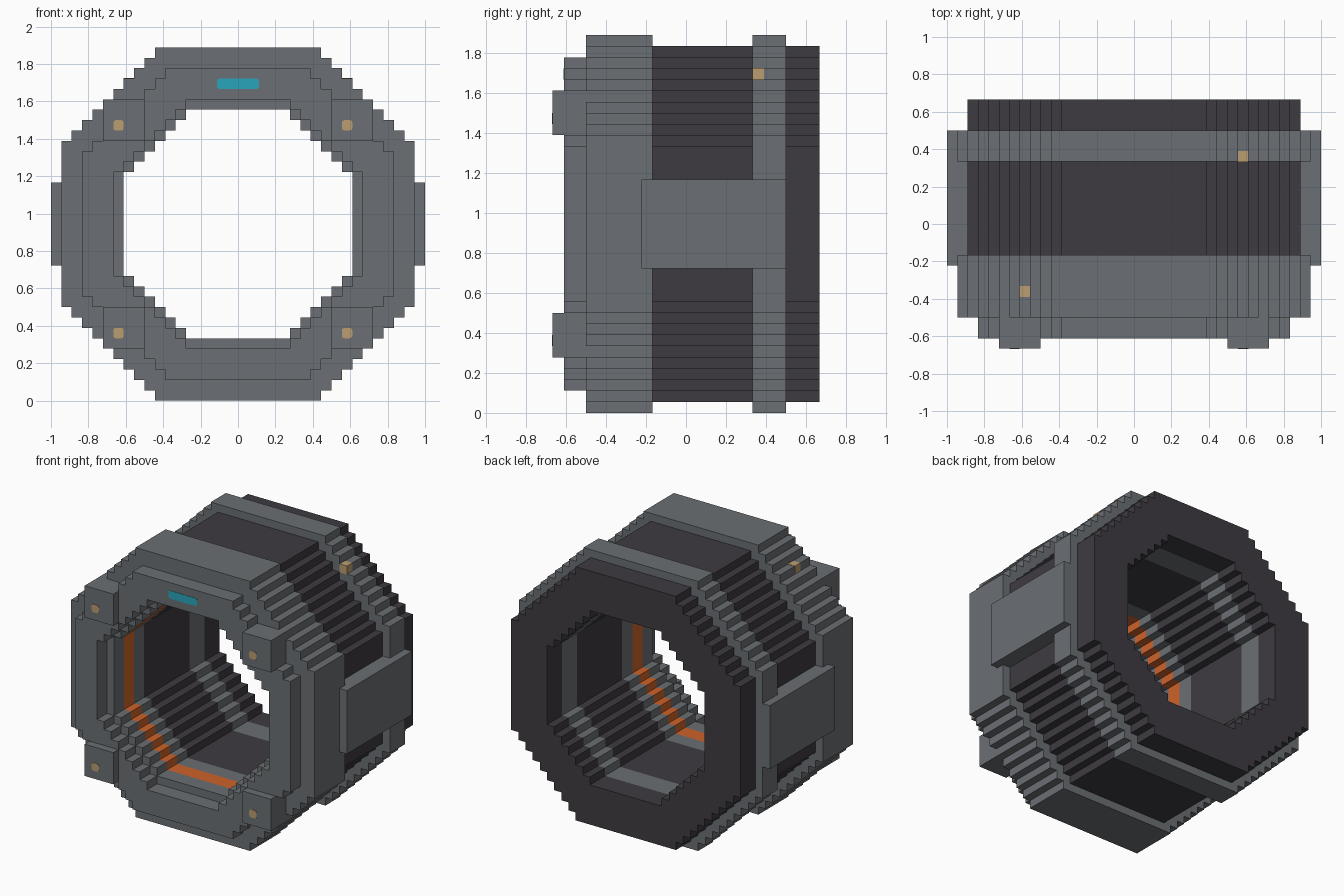
import bpy, bmesh, math
from mathutils import Vector

cube = bpy.data.objects.get("Cube")
if cube:
    bpy.data.objects.remove(cube, do_unlink=True)

U = 1 / 18          # one grid step
MID = 17            # height of the ring axis in grid steps


def material(name, rgb):
    lin = [((c / 255 + 0.055) / 1.055) ** 2.4 for c in rgb] + [1]
    m = bpy.data.materials.new(name)
    m.use_nodes = True
    m.diffuse_color = lin
    m.node_tree.nodes["Principled BSDF"].inputs["Base Color"].default_value = lin
    return m


GREY = material("steel grey", (107, 111, 115))
DARK = material("dark hull", (62, 59, 65))
ORANGE = material("orange glow", (205, 98, 42))
GOLD = material("brass", (188, 158, 114))
CYAN = material("cyan light", (42, 165, 188))


def finish(name, bm, mats):
    bmesh.ops.recalc_face_normals(bm, faces=bm.faces)
    me = bpy.data.meshes.new(name)
    bm.to_mesh(me)
    bm.free()
    for m in mats:
        me.materials.append(m)
    ob = bpy.data.objects.new(name, me)
    bpy.context.collection.objects.link(ob)
    return ob


def stair_octagon(r):
    """Stepped octagon outline with the given apothem, in grid steps."""
    s = math.floor(r * math.sqrt(2)) + 1
    quarter = []
    for a in range(s - r, r + 1):
        quarter.append((a, s - a))
        if a < r:
            quarter.append((a, s - a - 1))
    loop = []
    for _ in range(4):
        loop += quarter
        quarter = [(z, -x) for x, z in quarter]
    return loop


def ring(name, stations, outer, inner, mats, bands=None):
    """Hollow stepped ring along y; bands maps a station index to the bore's material."""
    bm = bmesh.new()
    rims = {stations[0]: [], stations[-1]: []}
    for r in (outer, inner):
        outline = stair_octagon(r)
        n = len(outline)
        rows = [[bm.verts.new((x * U, y * U, (z + MID) * U)) for x, z in outline]
                for y in stations]
        for k in range(len(stations) - 1):
            for i in range(n):
                j = (i + 1) % n
                f = bm.faces.new((rows[k][i], rows[k][j], rows[k + 1][j], rows[k + 1][i]))
                if r == inner and bands:
                    f.material_index = bands.get(k, 0)
        for y, row in ((stations[0], rows[0]), (stations[-1], rows[-1])):
            rims[y] += [bm.edges.get((row[i], row[(i + 1) % n])) for i in range(n)]
    for edges in rims.values():
        bmesh.ops.triangle_fill(bm, use_beauty=True, edges=edges, normal=(0, 1, 0))
    return finish(name, bm, mats)


def box(name, x, y, z, mat, grow=0.0):
    """Box from grid ranges; z is measured from the ring axis."""
    bm = bmesh.new()
    bmesh.ops.create_cube(bm, size=1)
    spans = (x, y, (z[0] + MID, z[1] + MID))
    for v in bm.verts:
        v.co = Vector([((lo + hi) / 2 + c * (hi - lo)) * U + 2 * c * grow
                       for (lo, hi), c in zip(spans, v.co)])
    return finish(name, bm, [mat])


def rounded_plate(name, x, y, z, mat):
    """Thin plate with soft corners on a front-facing surface."""
    ob = box(name, x, (y - 0.04, y + 0.04), z, mat)
    bm = bmesh.new()
    bm.from_mesh(ob.data)
    corners = [e for e in bm.edges
               if abs(e.verts[0].co.y - e.verts[1].co.y) > 1e-4]
    bmesh.ops.bevel(bm, geom=corners, offset=0.25 * U, segments=3,
                    profile=0.5, affect='EDGES')
    bm.to_mesh(ob.data)
    bm.free()


# Ring body
ring("front_lip", [-11, -9], 15, 12, [GREY])
ring("front_ring", [-9, -7, -5, -3], 17, 11, [GREY, ORANGE], {1: 1})
ring("hull_tube", [-3, 6, 9, 12], 16, 11, [DARK, GREY], {1: 1})
ring("back_collar", [6, 9], 17, 16, [GREY])

# Side plates and corner blocks
for side, s in (("right", -1), ("left", 1)):
    box(side + "_side_plate", sorted((16 * s, 18 * s)), (-4, 9), (-4, 4), GREY)
    for level, t in (("lower", -1), ("upper", 1)):
        box(f"{level}_{side}_corner_block", sorted((9 * s, 13 * s)), (-12, -9),
            sorted((8 * t, 12 * t)), GREY)
        # Bolt heads sit one step off the block centre
        bx, bz = 11 * s - 1, 10 * t - 1
        rounded_plate(f"{level}_{side}_bolt", (bx, bx + 1), -12, (bz, bz + 1), GOLD)

# Shoulder bolts and front light
box("back_shoulder_bolt", (10, 11), (6, 7), (13, 14), GOLD, 0.002)
box("front_shoulder_bolt", (-11, -10), (-7, -6), (13, 14), GOLD, 0.002)
rounded_plate("front_light", (-2, 2), -11, (13, 14), CYAN)
